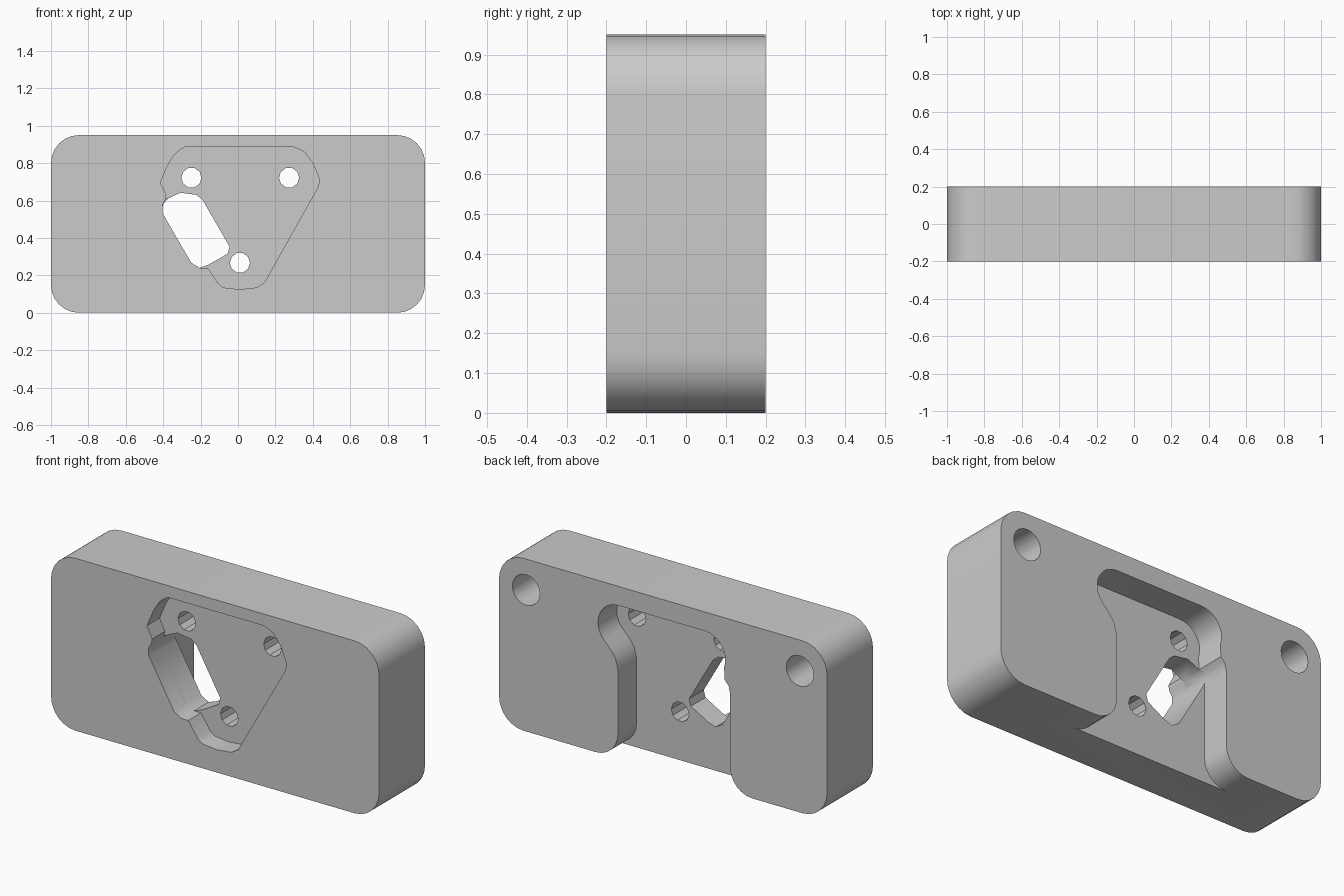
import bpy, bmesh
from math import sin, cos, radians

cube = bpy.data.objects.get("Cube")
if cube:
    bpy.data.objects.remove(cube, do_unlink=True)

grey = bpy.data.materials.new("plain_grey")
grey.use_nodes = True
colour = (0.6, 0.6, 0.6, 1)
grey.diffuse_color = colour
grey.node_tree.nodes["Principled BSDF"].inputs["Base Color"].default_value = colour


def arc(x, z, r, start, end, steps=6):
    """Points of an arc in the XZ plane, angles in degrees."""
    angles = [radians(start + (end - start) * i / steps) for i in range(steps + 1)]
    return [(x + r * cos(a), z + r * sin(a)) for a in angles]


def prism(name, outline, y0, y1):
    """Extrude an XZ outline from y0 to y1."""
    bm = bmesh.new()
    face = bm.faces.new([bm.verts.new((x, y0, z)) for x, z in outline])
    new = bmesh.ops.extrude_face_region(bm, geom=[face])["geom"]
    bmesh.ops.translate(bm, vec=(0, y1 - y0, 0),
                        verts=[v for v in new if isinstance(v, bmesh.types.BMVert)])
    bmesh.ops.recalc_face_normals(bm, faces=bm.faces)
    mesh = bpy.data.meshes.new(name)
    bm.to_mesh(mesh)
    bm.free()
    mesh.materials.append(grey)
    obj = bpy.data.objects.new(name, mesh)
    bpy.context.collection.objects.link(obj)
    return obj


def cut(outline, y0, y1):
    """Subtract a prism from the body."""
    cutter = prism("cutter", outline, y0, y1)
    cutter.hide_render = True
    mod = body.modifiers.new("cut", "BOOLEAN")
    mod.operation = "DIFFERENCE"
    mod.solver = "EXACT"
    mod.object = cutter
    bpy.ops.object.modifier_apply(modifier=mod.name)
    bpy.data.objects.remove(cutter, do_unlink=True)


def circle(x, z, r, sides):
    return arc(x, z, r, 0, 360, sides)[:-1]


# Rounded block
R, H, BACK, FRONT = 0.15, 0.95, 0.2, -0.2
body = prism("bracket_body",
             arc(1 - R, H - R, R, 0, 90) + arc(R - 1, H - R, R, 90, 180)
             + arc(R - 1, R, R, 180, 270) + arc(1 - R, R, R, 270, 360), FRONT, BACK)
bpy.context.view_layer.objects.active = body
body.select_set(True)

# Web left between the front recess and the back pocket
WEB_FRONT, WEB_BACK = -0.09, 0.037

# Back pocket, open at the bottom, with flared leg corners
F = 0.135
pocket = (arc(0.275 + F, F, F, 270, 180)
          + [(0.275, 0.49), (0.29, 0.55), (0.325, 0.595)]
          + arc(0.272, 0.72, 0.125, -45, 90, 9)
          + arc(-0.255, 0.72, 0.125, 90, 200, 8)
          + [(-0.375, 0.61), (-0.4, 0.58), (-0.409, 0.54)]
          + arc(-0.409 - F, F, F, 0, -90)
          + [(-0.409 - F, -0.1), (0.275 + F, -0.1)])
cut(pocket, WEB_BACK, BACK + 0.1)

# Triangular front recess
slot_side = [(-0.205, 0.24), (-0.25, 0.267), (-0.405, 0.535), (-0.405, 0.575), (-0.388, 0.604)]
recess = ([(-0.285, 0.885), (0.3, 0.885), (0.355, 0.86), (0.4, 0.8), (0.435, 0.716),
           (0.43, 0.675), (0.14, 0.16), (0.1, 0.135), (0.008, 0.125), (-0.08, 0.135),
           (-0.105, 0.155), (-0.152, 0.225), (-0.163, 0.24)]
          + slot_side
          + [(-0.383, 0.63), (-0.415, 0.695), (-0.405, 0.72), (-0.375, 0.79),
             (-0.34, 0.845), (-0.312, 0.87)])
cut(recess, FRONT - 0.1, WEB_FRONT)

# Slanted slot through the web
slot = slot_side + [(-0.307, 0.642), (-0.222, 0.63), (-0.19, 0.604),
                    (-0.045, 0.353), (-0.056, 0.315), (-0.158, 0.257)]
cut(slot, WEB_FRONT - 0.01, WEB_BACK + 0.01)

# Screw holes through the web
for x, z in [(-0.249, 0.722), (0.273, 0.722), (0.01, 0.267)]:
    cut(circle(x, z, 0.054, 10), WEB_FRONT - 0.02, WEB_BACK + 0.02)

# Blind mounting holes in the back
for side in (-1, 1):
    cut(circle(side * 0.835, 0.78, 0.084, 20), BACK - 0.3, BACK + 0.1)

bpy.ops.object.shade_smooth_by_angle(angle=radians(35))
